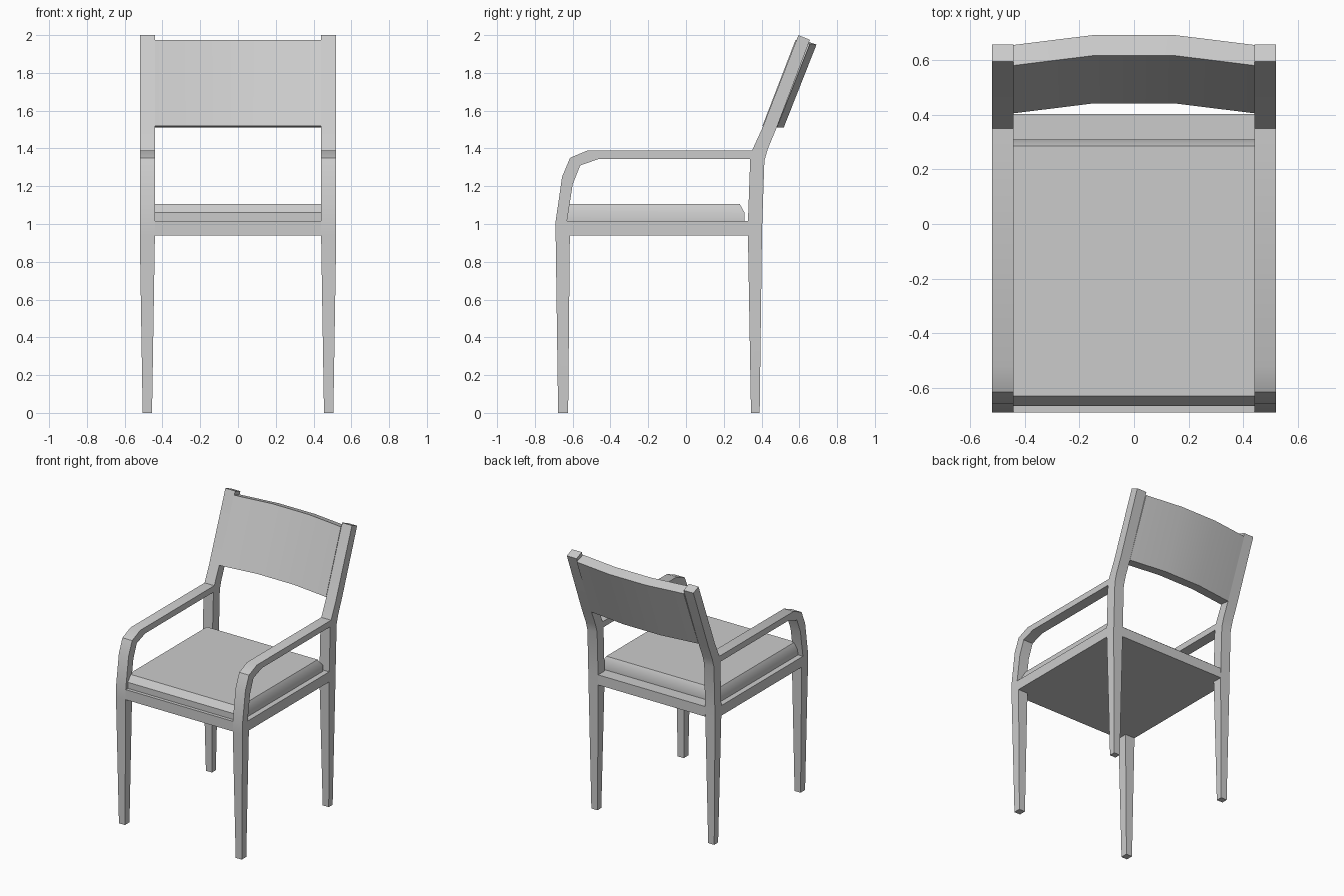
import bpy, bmesh, math

cube = bpy.data.objects.get("Cube")
if cube:
    bpy.data.objects.remove(cube)

# One plain grey for the whole chair
grey = bpy.data.materials.new("plain grey")
grey.use_nodes = True
grey.diffuse_color = (0.6, 0.6, 0.6, 1)
grey.node_tree.nodes["Principled BSDF"].inputs["Base Color"].default_value = (0.6, 0.6, 0.6, 1)


def finish(bm, name):
    """Turn a bmesh into a shaded object with sharp edges kept."""
    bmesh.ops.recalc_face_normals(bm, faces=bm.faces[:])
    mesh = bpy.data.meshes.new(name)
    bm.to_mesh(mesh)
    bm.free()
    mesh.materials.append(grey)
    obj = bpy.data.objects.new(name, mesh)
    bpy.context.collection.objects.link(obj)
    bpy.ops.object.select_all(action='DESELECT')
    obj.select_set(True)
    bpy.context.view_layer.objects.active = obj
    bpy.ops.object.shade_smooth_by_angle(angle=math.radians(35))
    return obj


def loft(name, rings):
    """Skin a stack of equal point rings and cap both ends."""
    bm = bmesh.new()
    rows = [[bm.verts.new(p) for p in ring] for ring in rings]
    for a, b in zip(rows, rows[1:]):
        for i in range(len(a)):
            j = (i + 1) % len(a)
            bm.faces.new((a[i], a[j], b[j], b[i]))
    bm.faces.new(rows[0])
    bm.faces.new(rows[-1])
    return finish(bm, name)


def rect(half_x, front, back, z):
    return [(-half_x, front, z), (half_x, front, z), (half_x, back, z), (-half_x, back, z)]


# Side frame strips as (y, z) edge pairs that share their corners
INNER, OUTER = 0.44, 0.52
front_leg_and_arm = [
    ((-.677, 0), (-.624, 0)), ((-.69, .94), (-.615, .94)), ((-.69, 1.015), (-.63, 1.015)),
    ((-.656, 1.25), (-.6, 1.21)), ((-.614, 1.35), (-.56, 1.31)),
    ((-.52, 1.39), (-.46, 1.345)), ((.35, 1.39), (.34, 1.345))]
back_leg_and_post = [
    ((.344, 0), (.39, 0)), ((.328, .94), (.402, .94)), ((.328, 1.015), (.404, 1.015)),
    ((.34, 1.345), (.415, 1.335)), ((.35, 1.39), (.434, 1.4)),
    ((.405, 1.51), (.48, 1.51)), ((.595, 2), (.656, 1.975))]
side_rail = [((-.615, .94), (-.63, 1.015)), ((.328, .94), (.328, 1.015))]


def side_frame(name, side):
    bm = bmesh.new()
    corners = {}

    def vert(p):
        if p not in corners:
            corners[p] = bm.verts.new((INNER * side, p[0], p[1]))
        return corners[p]

    for strip in (front_leg_and_arm, back_leg_and_post, side_rail):
        for (a, b), (c, d) in zip(strip, strip[1:]):
            bm.faces.new([vert(p) for p in (a, b, d, c)])
    out = bmesh.ops.extrude_face_region(bm, geom=bm.faces[:], use_keep_orig=True)
    for v in out["geom"]:
        if isinstance(v, bmesh.types.BMVert):
            v.co.x = OUTER * side
    # Taper the feet sideways
    mid = (INNER + OUTER) / 2
    for v in bm.verts:
        if v.co.z < 0.01:
            v.co.x = side * (mid + (abs(v.co.x) - mid) * 0.62)
    return finish(bm, name)


side_frame("left_side_frame", 1)
side_frame("right_side_frame", -1)

# Seat board between the side frames
loft("seat_board", [rect(INNER, -.69, .403, z) for z in (.94, 1.015)])

# Cushion with a sloped upper rim
loft("seat_cushion", [rect(.48, -.665, .31, 1.015), rect(.48, -.665, .31, 1.06),
                      rect(.455, -.63, .285, 1.105)])

# Backrest: leaning section swept along a shallow bow
section = [(.405, 1.52), (.58, 1.975), (.655, 1.95), (.482, 1.512)]
bow = [(-INNER, 0), (-.15, .036), (.15, .036), (INNER, 0)]
loft("backrest", [[(x, y + dy, z) for y, z in section] for x, dy in bow])
